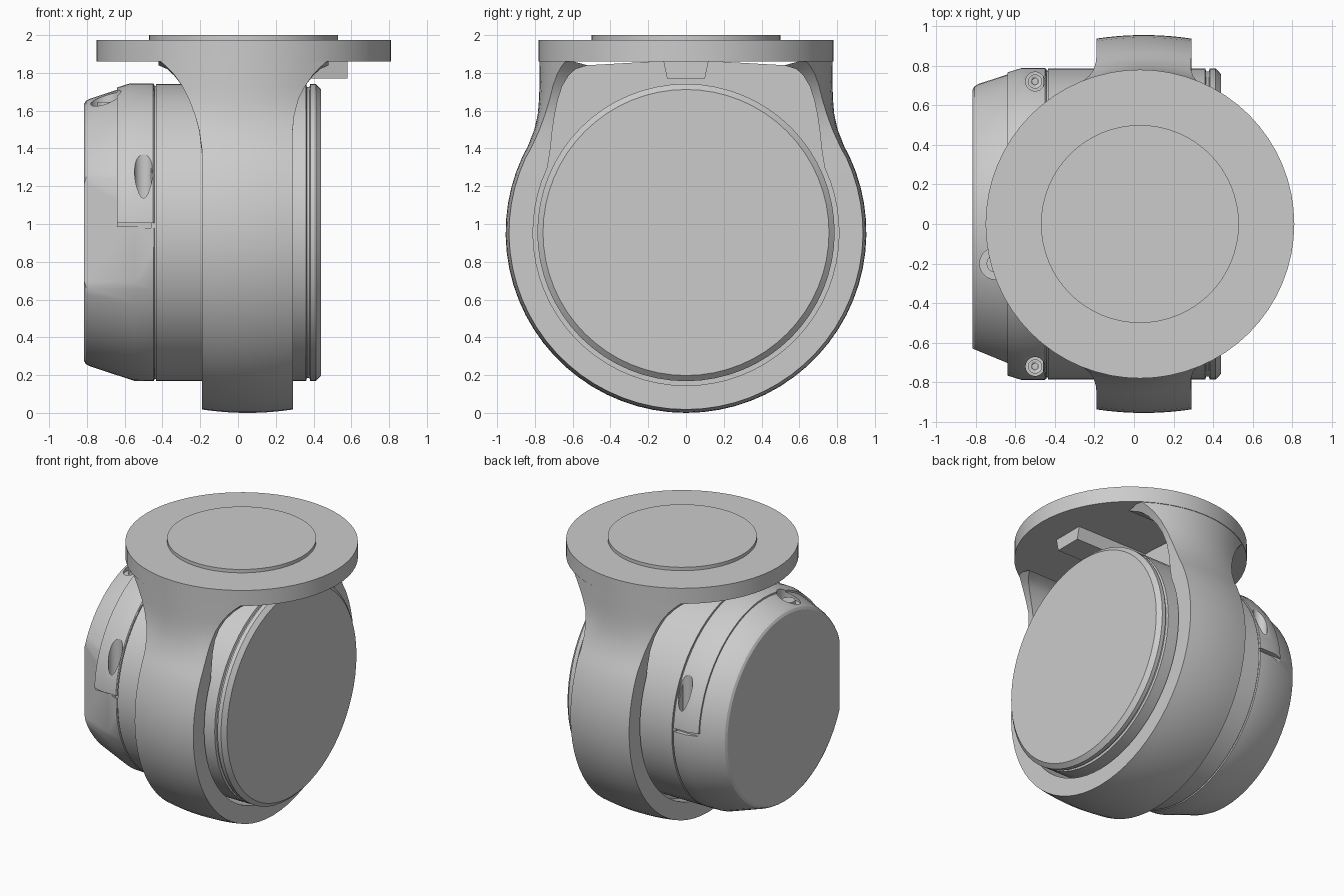
import bpy, bmesh
from math import sin, cos, pi, sqrt, radians
from mathutils import Vector, Matrix

if "Cube" in bpy.data.objects:
    bpy.data.objects.remove(bpy.data.objects["Cube"])

C = 0.955          # height of the wheel axis
AX = 0.05          # centre of the ring along x


def finish(bm, name, angle=30):
    bmesh.ops.remove_doubles(bm, verts=bm.verts, dist=1e-5)
    bmesh.ops.recalc_face_normals(bm, faces=bm.faces)
    me = bpy.data.meshes.new(name)
    bm.to_mesh(me)
    bm.free()
    ob = bpy.data.objects.new(name, me)
    bpy.context.collection.objects.link(ob)
    bpy.ops.object.select_all(action='DESELECT')
    ob.select_set(True)
    bpy.context.view_layer.objects.active = ob
    bpy.ops.object.shade_smooth_by_angle(angle=radians(angle))
    return ob


def revolve(profile, n=64):
    """Closed solid turned about the x axis from (x, radius) points."""
    bm = bmesh.new()
    rings = [[bm.verts.new((x, r * cos(2 * pi * i / n), C + r * sin(2 * pi * i / n)))
              for i in range(n)] for x, r in profile]
    for a, b in zip(rings, rings[1:]):
        for i in range(n):
            j = (i + 1) % n
            bm.faces.new((a[i], a[j], b[j], b[i]))
    bm.faces.new(rings[0])
    bm.faces.new(rings[-1])
    return bm


def trim(bm, co, no):
    """Cut away the side the normal points to and close the hole."""
    geom = bm.verts[:] + bm.edges[:] + bm.faces[:]
    cut = bmesh.ops.bisect_plane(bm, geom=geom, plane_co=co, plane_no=no, clear_outer=True)
    edges = [e for e in cut['geom_cut'] if isinstance(e, bmesh.types.BMEdge)]
    bmesh.ops.holes_fill(bm, edges=edges)


def post(name, x, y, z0, z1, r, n=64, r2=None):
    bm = bmesh.new()
    bmesh.ops.create_cone(bm, cap_ends=True, segments=n, radius1=r, radius2=r2 or r, depth=z1 - z0,
                          matrix=Matrix.Translation((x, y, (z0 + z1) / 2)))
    return finish(bm, name)


def box(name, lo, hi):
    lo, hi = Vector(lo), Vector(hi)
    bm = bmesh.new()
    bmesh.ops.create_cube(bm, size=1, matrix=Matrix.Translation((lo + hi) / 2)
                          @ Matrix.Diagonal((*(hi - lo), 1)))
    return finish(bm, name)


def subtract(targets, cutter):
    cutter.hide_render = True
    for t in targets:
        m = t.modifiers.new("cut", 'BOOLEAN')
        m.operation, m.solver, m.object = 'DIFFERENCE', 'EXACT', cutter
        bpy.context.view_layer.objects.active = t
        bpy.ops.object.modifier_apply(modifier=m.name)
    bpy.data.objects.remove(cutter)


# Yoke stations on the +y side: outer y, z, inner y, z, half width, flange blend
stations = []
for i in range(23):
    a = radians(-90 + 115 * i / 22)
    stations.append((0.955 * cos(a), C + 0.955 * sin(a), 0.81 * cos(a), C + 0.81 * sin(a), 0.24, 0))
stations += [
    (0.838, 1.41, 0.720, 1.38, 0.240, 0.10),
    (0.803, 1.50, 0.708, 1.49, 0.247, 0.40),
    (0.785, 1.58, 0.695, 1.58, 0.263, 0.75),
    (0.778, 1.66, 0.678, 1.66, 0.290, 1),
    (0.776, 1.73, 0.655, 1.73, 0.325, 1),
    (0.776, 1.79, 0.622, 1.785, 0.367, 1),
    (0.776, 1.83, 0.585, 1.82, 0.405, 1),
    (0.776, 1.87, 0.520, 1.84, 0.450, 1)]

# Ring housing and flared arms, lofted and mirrored
bm = bmesh.new()
U = [-1 + k / 5 for k in range(11)]
for s in (1, -1):
    loops = []
    for yo, zo, yi, zi, w, k in stations:
        out = Vector((0, yo, zo - C)).normalized()
        loop = []
        for u in U:
            drop = k * (0.776 - sqrt(0.776 ** 2 - (w * u) ** 2))
            bulge = (1 - k) * 0.018 * u * u
            x = AX - 0.02 * k + w * u
            loop.append(bm.verts.new((x, s * (yo - drop - bulge * out.y), zo - bulge * out.z)))
        for u in reversed(U):
            loop.append(bm.verts.new((AX - 0.02 * k + w * u, s * yi, zi)))
        loops.append(loop)
    for a, b in zip(loops, loops[1:]):
        for i in range(len(a)):
            j = (i + 1) % len(a)
            bm.faces.new((a[i], a[j], b[j], b[i]))
finish(bm, "ring_yoke", 35)

# Web wall filling the yoke opening behind the wheel
bm = bmesh.new()
side = [(p[2] + 0.01, p[3]) for p in stations]
outline = side + [(0.0, 1.87)] + [(-y, z) for y, z in reversed(side)]
face = bm.faces.new([bm.verts.new((-0.10, y, z)) for y, z in outline])
ext = bmesh.ops.extrude_face_region(bm, geom=[face])
bmesh.ops.translate(bm, vec=(0.1, 0, 0), verts=[v for v in ext['geom'] if isinstance(v, bmesh.types.BMVert)])
finish(bm, "web_wall")

# Mounting flange, raised top plate and stop block under the flange
post("mounting_flange", 0.03, 0, 1.86, 1.975, 0.78)
post("top_plate", 0.03, 0, 1.97, 2.0, 0.5)
bm = bmesh.new()
vs = [[bm.verts.new((x, s * w, z)) for s, w, z in
       ((-1, 0.10, 1.77), (1, 0.10, 1.77), (1, 0.12, 1.865), (-1, 0.12, 1.865))] for x in (-0.02, 0.58)]
for i in range(4):
    j = (i + 1) % 4
    bm.faces.new((vs[0][i], vs[0][j], vs[1][j], vs[1][i]))
bm.faces.new(vs[0])
bm.faces.new(vs[1])
finish(bm, "stop_block")

# Drum with a groove and a bevelled end cover
finish(revolve([(-0.435, 0.77), (-0.435, 0.787), (0.36, 0.787), (0.365, 0.77), (0.378, 0.77),
                (0.383, 0.787), (0.412, 0.787), (0.44, 0.757)]), "drum")
finish(revolve([(-0.46, 0.775), (-0.42, 0.775)]), "drum_seam")

# Rear cap: tapered, with a slanted flat on the front side
bm = revolve([(-0.442, 0.78), (-0.447, 0.787), (-0.55, 0.785), (-0.785, 0.708),
              (-0.805, 0.697), (-0.815, 0.68)])
trim(bm, (-0.815, -0.63, C), Vector((-0.14, -0.34, 0)).normalized())
cap = finish(bm, "rear_cap")

# Raised band over the upper half of the cap
bm = revolve([(-0.444, 0.70), (-0.444, 0.785), (-0.449, 0.790), (-0.57, 0.790), (-0.64, 0.768), (-0.64, 0.70)])
trim(bm, (0, 0, 0.985), (0, 0, -1))
band = finish(bm, "cap_band")

# Screw channels, slits and screws on both sides of the cap
for s, label in ((1, "back"), (-1, "front")):
    subtract([cap, band], post("channel_cutter", -0.5, s * 0.72, 1.07, 1.9, 0.048, 24))
    y0, y1 = sorted((s * 0.755, s * 0.9))
    subtract([cap, band], box("slit_cutter", (-0.64, y0, 0.98), (-0.43, y1, 1.005)))
    screw = post("screw_" + label, -0.5, s * 0.72, 1.06, 1.09, 0.036, 24)
    subtract([screw], post("socket_cutter", -0.5, s * 0.72, 1.075, 1.2, 0.018, 6))

# Cable port on top of the cap
subtract([cap, band], post("port_cutter", -0.70, -0.20, 1.61, 1.9, 0.08, 32))
post("cable_plug", -0.70, -0.20, 1.60, 1.645, 0.045, 24)

for ob in (cap, band):
    bpy.ops.object.select_all(action='DESELECT')
    ob.select_set(True)
    bpy.context.view_layer.objects.active = ob
    bpy.ops.object.shade_smooth_by_angle(angle=radians(30))
